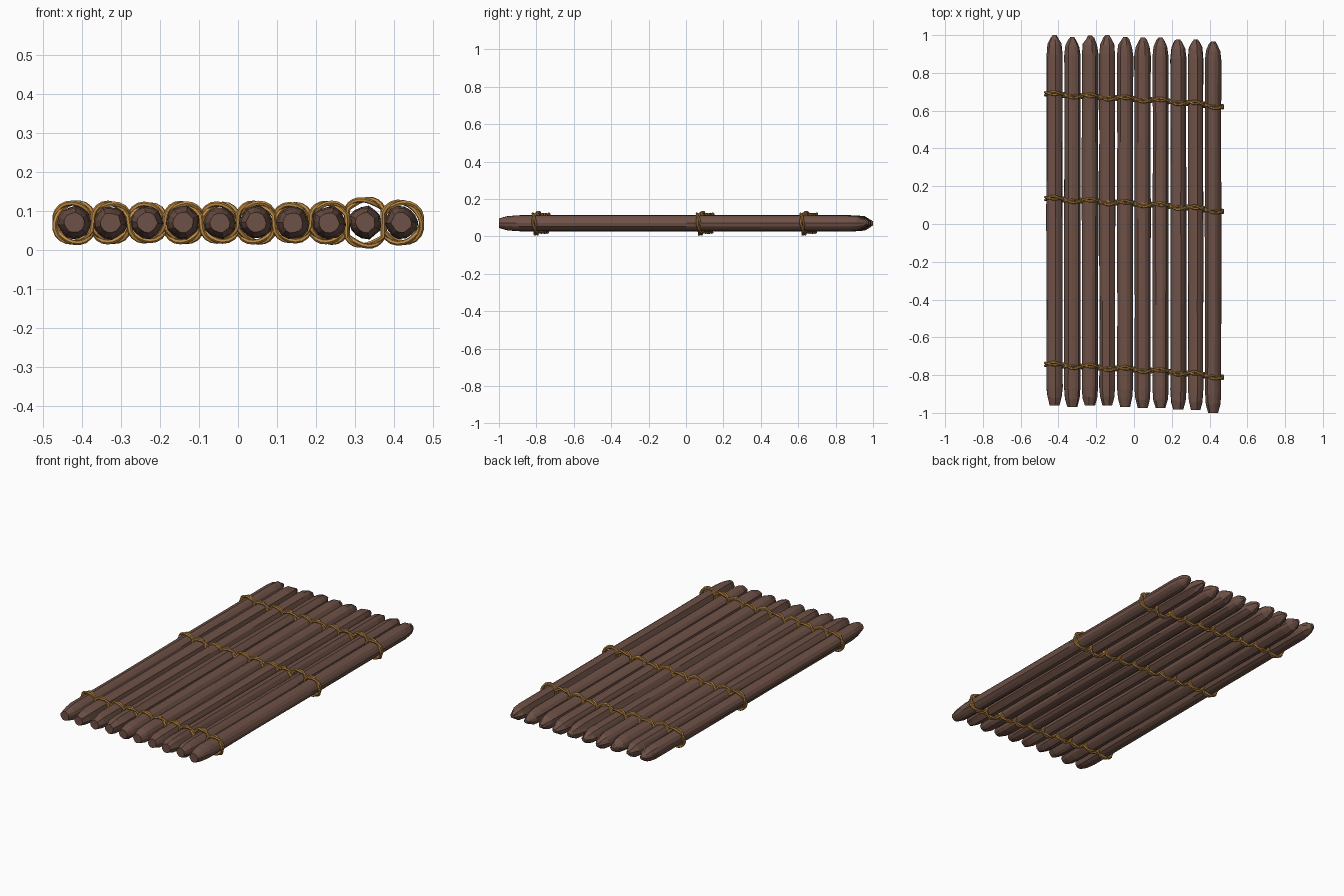
import bpy, bmesh, random
from math import sin, cos, pi, acos, radians

if "Cube" in bpy.data.objects:
    bpy.data.objects.remove(bpy.data.objects["Cube"])

random.seed(4)
PITCH, ZC, N = 0.0933, 0.07, 10
XS = [(i - (N - 1) / 2) * PITCH for i in range(N)]
BACK = [1.0, .99, .998, 1.0, .99, .987, .987, .978, .977, .966]
FRONT = [-.962, -.97, -.961, -.96, -.969, -.974, -.975, -.983, -.985, -1.0]
RING = [.06, .058, .056, .058, .057, .059, .056, .059, .068, .061]


def material(name, rgb):
    m = bpy.data.materials.new(name)
    m.diffuse_color = (*rgb, 1)
    m.use_nodes = True
    m.node_tree.nodes["Principled BSDF"].inputs["Base Color"].default_value = m.diffuse_color
    return m


bark = material("bark", (0.155, 0.082, 0.062))
rope_mat = material("rope", (0.50, 0.25, 0.055))


def make_log(name, x, y0, y1):
    """Rough-hewn pole: blunt front end, pointed back end, long shallow grooves."""
    sides = 14
    span = y1 - y0
    stations = [(0, .026), (.045, .038), (.10, .0425), (.55, .042), (1.0, .043),
                (1.4, .042), (span - .10, .0425), (span - .05, .037),
                (span - .018, .022), (span, .010)]
    groove = [random.choice((1.0, 1.03, .93, .97, 1.04)) for _ in range(sides)]
    spin = random.uniform(0, 2 * pi)
    bm = bmesh.new()
    rings = []
    for k, (d, r) in enumerate(stations):
        ring = []
        for j in range(sides):
            a = spin + 2 * pi * j / sides
            rr = r * groove[j] * random.uniform(.97, 1.03)
            end = k in (0, len(stations) - 1)
            dy = 0 if end else random.uniform(-.008, .008)
            ring.append(bm.verts.new((x + rr * cos(a), y0 + d + dy, ZC + rr * sin(a))))
        rings.append(ring)
    for a, b in zip(rings, rings[1:]):
        for j in range(sides):
            k = (j + 1) % sides
            bm.faces.new((a[j], a[k], b[k], b[j]))
    bm.faces.new(rings[0])
    bm.faces.new(rings[-1])
    bmesh.ops.recalc_face_normals(bm, faces=bm.faces)
    me = bpy.data.meshes.new(name)
    bm.to_mesh(me)
    bm.free()
    me.materials.append(bark)
    bpy.context.collection.objects.link(bpy.data.objects.new(name, me))


def drift(x):
    """Sideways wander of a lashing along the raft."""
    return -.055 * x - .07 * x * x * (1 if x > 0 else -.1)


def pass_over(first_side, ys):
    """Points (centre path with radial direction) weaving over and under the logs."""
    pts = []
    for i, x in enumerate(XS):
        side = first_side * (-1) ** i
        r = RING[i] - .0095
        cut = acos(min(1, (PITCH / 2 - .001) / r))
        a0 = pi if i == 0 else pi - cut
        a1 = 0 if i == N - 1 else cut
        for s in range(10):
            a = a0 + (a1 - a0) * s / 9
            px = x + r * cos(a)
            pts.append((px, drift(px) + ys * .006 * sin(a), ZC + side * r * sin(a),
                        cos(a), side * sin(a)))
    return pts


def make_lashing(name, y):
    """Closed rope loop of two plies twisted together."""
    path = pass_over(1, 1) + pass_over(-1, -1)[::-1][1:-1]
    cu = bpy.data.curves.new(name, 'CURVE')
    cu.dimensions = '3D'
    cu.bevel_depth = .0065
    cu.bevel_resolution = 1
    cu.materials.append(rope_mat)
    n = len(path)
    for ply in (0, pi):
        sp = cu.splines.new('POLY')
        sp.points.add(n - 1)
        sp.use_cyclic_u = True
        for k, (px, py, pz, rx, rz) in enumerate(path):
            t = ply + 2 * pi * 20 * k / n
            o = .004 * sin(t)
            sp.points[k].co = (px + o * rx, y + py + .008 * cos(t), pz + o * rz, 1)
    tmp = bpy.data.objects.new(name + "_curve", cu)
    bpy.context.collection.objects.link(tmp)
    me = bpy.data.meshes.new_from_object(tmp.evaluated_get(bpy.context.evaluated_depsgraph_get()))
    bpy.data.objects.remove(tmp)
    for p in me.polygons:
        p.use_smooth = False
    bpy.context.collection.objects.link(bpy.data.objects.new(name, me))


# Ten poles side by side
for i in range(N):
    make_log(f"log_{i + 1}", XS[i], FRONT[i], BACK[i])

# Three rope lashings
for name, y in (("front_lashing", -.77), ("middle_lashing", .108), ("back_lashing", .662)):
    make_lashing(name, y)
